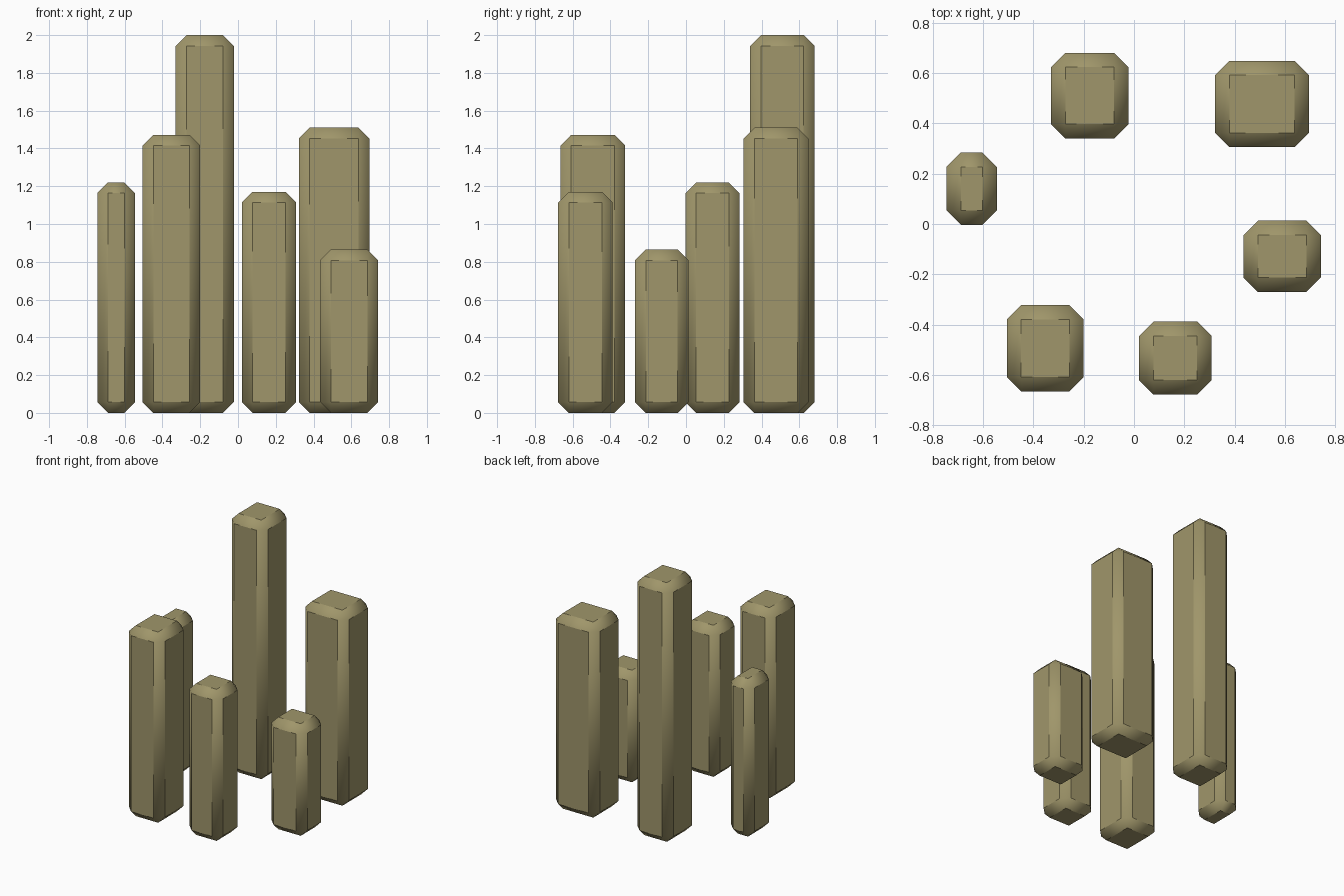
import bpy, bmesh, math

if "Cube" in bpy.data.objects:
    bpy.data.objects.remove(bpy.data.objects["Cube"])

# one stone colour for all pillars
stone = bpy.data.materials.new("olive stone")
stone.diffuse_color = (0.35, 0.305, 0.145, 1)
stone.use_nodes = True
stone.node_tree.nodes["Principled BSDF"].inputs["Base Color"].default_value = stone.diffuse_color

CHAMFER = 0.057


def pillar(name, x0, x1, y0, y1, height):
    """Chamfered rectangular pillar standing on z = 0."""
    bm = bmesh.new()
    bmesh.ops.create_cube(bm, size=1)
    for v in bm.verts:
        v.co.x *= x1 - x0
        v.co.y *= y1 - y0
        v.co.z *= height
    bmesh.ops.bevel(bm, geom=bm.edges[:], offset=CHAMFER, offset_type='OFFSET',
                    segments=1, profile=0.5, affect='EDGES')
    mesh = bpy.data.meshes.new(name)
    bm.to_mesh(mesh)
    bm.free()
    mesh.materials.append(stone)
    ob = bpy.data.objects.new(name, mesh)
    ob.location = ((x0 + x1) / 2, (y0 + y1) / 2, height / 2)
    bpy.context.collection.objects.link(ob)
    # chamfers blend into each other, flat sides stay flat
    bpy.ops.object.select_all(action='DESELECT')
    ob.select_set(True)
    bpy.context.view_layer.objects.active = ob
    bpy.ops.object.shade_smooth_by_angle(angle=math.radians(40))


# ring of pillars: x range, y range, height
pillar("tall_back_pillar", -0.33, -0.022, 0.34, 0.68, 2.0)
pillar("right_back_pillar", 0.322, 0.695, 0.305, 0.648, 1.51)
pillar("left_slim_pillar", -0.745, -0.545, -0.003, 0.284, 1.22)
pillar("right_short_pillar", 0.435, 0.742, -0.27, 0.013, 0.865)
pillar("left_front_pillar", -0.505, -0.2, -0.665, -0.322, 1.472)
pillar("centre_front_pillar", 0.02, 0.308, -0.677, -0.388, 1.17)
